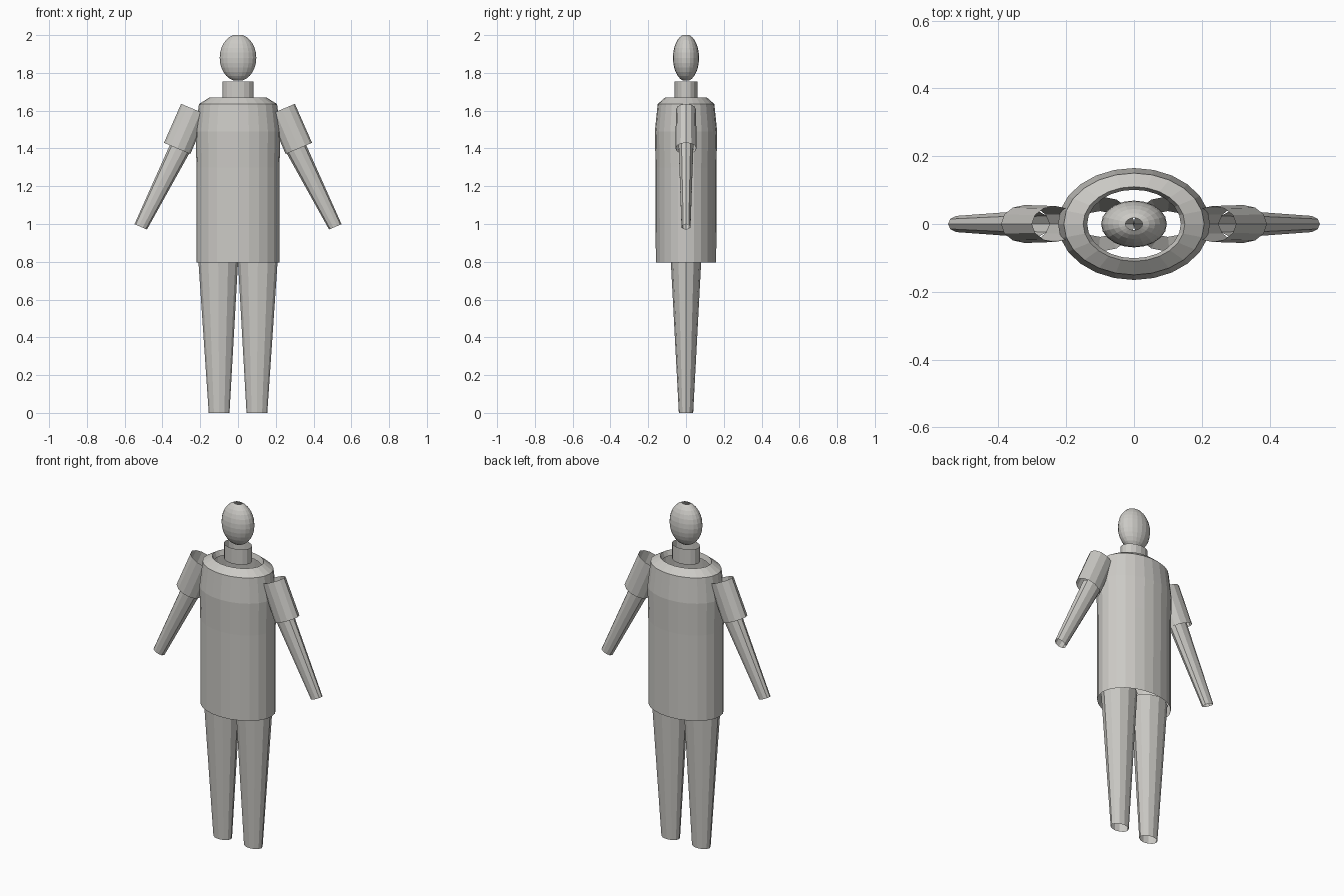
import bpy, bmesh
from math import cos, sin, pi, radians
from mathutils import Vector

cube = bpy.data.objects.get("Cube")
if cube:
    bpy.data.objects.remove(cube, do_unlink=True)

clay = bpy.data.materials.new("warm grey")
clay.use_nodes = True
COLOR = (0.60, 0.59, 0.56, 1)
clay.diffuse_color = COLOR
clay.node_tree.nodes["Principled BSDF"].inputs["Base Color"].default_value = COLOR


def tube(name, rings, sides, tilt=0.0):
    """Open shell through rings of (centre x, centre z, radius x, radius y)."""
    bm = bmesh.new()
    across = Vector((cos(tilt), 0, sin(tilt)))
    loops = []
    for cx, cz, rx, ry in rings:
        loop = []
        for i in range(sides):
            a = 2 * pi * i / sides
            p = Vector((cx, 0, cz)) + across * rx * cos(a) + Vector((0, ry * sin(a), 0))
            loop.append(bm.verts.new(p))
        loops.append(loop)
    for low, high in zip(loops, loops[1:]):
        for i in range(sides):
            j = (i + 1) % sides
            bm.faces.new((low[i], low[j], high[j], high[i]))
    mesh = bpy.data.meshes.new(name)
    bm.to_mesh(mesh)
    bm.free()
    mesh.materials.append(clay)
    obj = bpy.data.objects.new(name, mesh)
    bpy.context.collection.objects.link(obj)
    return obj


# Torso: long open tunic with rounded shoulders and a short collar lip
tube("torso", [(0, 0.795, 0.22, 0.16), (0, 1.30, 0.22, 0.161), (0, 1.49, 0.224, 0.165),
               (0, 1.635, 0.207, 0.15), (0, 1.67, 0.15, 0.11), (0, 1.64, 0.138, 0.101)], 24)

# Neck
tube("neck", [(0, 1.665, 0.082, 0.06), (0, 1.755, 0.082, 0.06)], 16)

# Head: egg-shaped ball, open at both poles
head = []
for k in range(13):
    a = radians(-75 + 150 * k / 12)
    head.append((0, 1.88 + 0.12 * sin(a) / sin(radians(75)), 0.097 * cos(a), 0.069 * cos(a)))
tube("head", head, 20)

# Limbs, mirrored left and right
for side, s in (("left", 1), ("right", -1)):
    tilt = s * radians(23)
    tube(side + "_upper_arm", [(s * 0.322, 1.40, 0.076, 0.056),
                               (s * 0.232, 1.607, 0.075, 0.053)], 12, tilt)
    tube(side + "_forearm", [(s * 0.515, 0.985, 0.036, 0.025),
                             (s * 0.30, 1.415, 0.057, 0.041)], 10, tilt)
    tube(side + "_leg", [(s * 0.10, 0, 0.055, 0.038),
                         (s * 0.105, 0.85, 0.108, 0.083)], 12)
